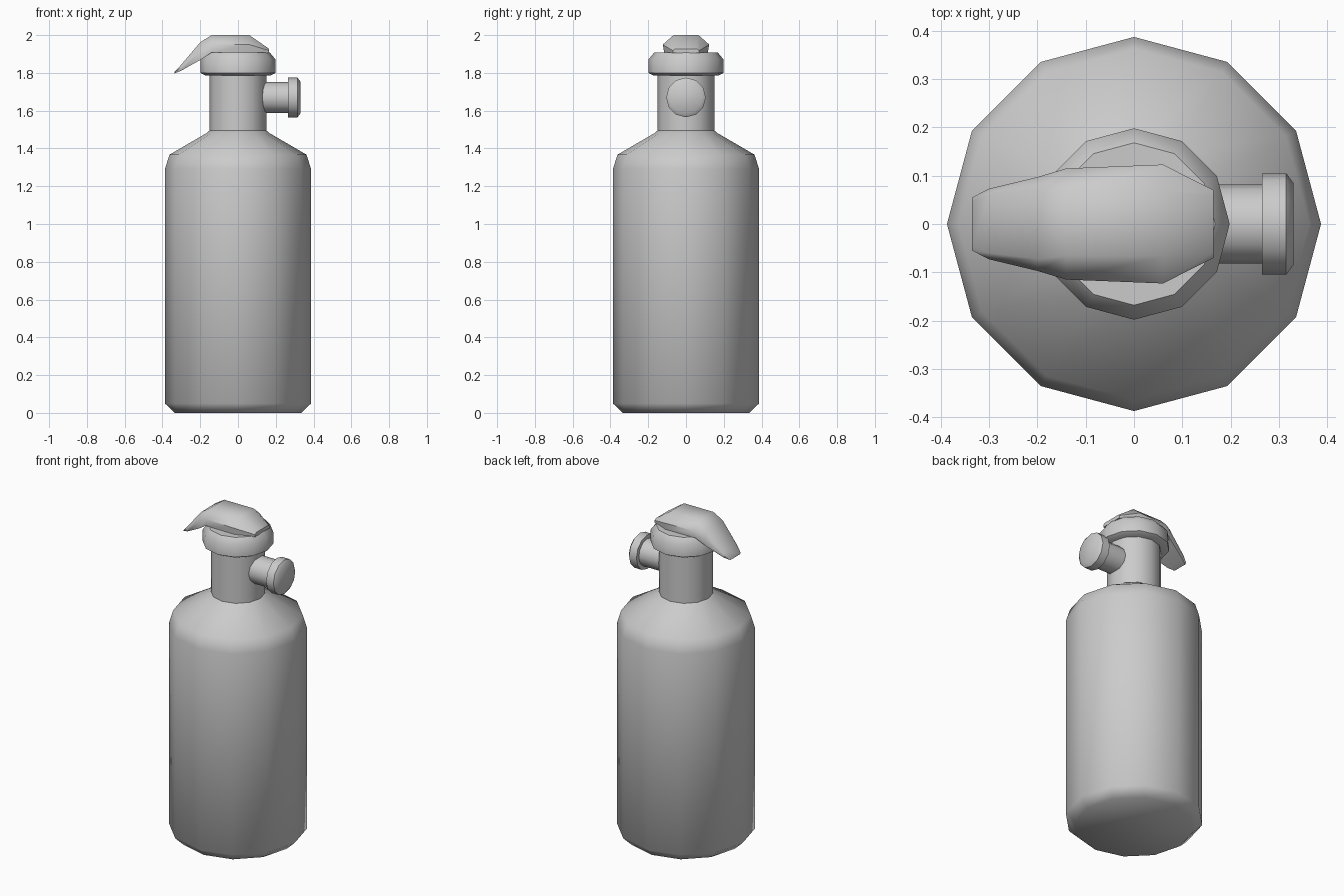
import bpy, bmesh, math
from mathutils import Matrix

if "Cube" in bpy.data.objects:
    bpy.data.objects.remove(bpy.data.objects["Cube"])


def finish(name, bm):
    bmesh.ops.recalc_face_normals(bm, faces=bm.faces)
    me = bpy.data.meshes.new(name)
    bm.to_mesh(me)
    bm.free()
    ob = bpy.data.objects.new(name, me)
    bpy.context.collection.objects.link(ob)
    bpy.ops.object.select_all(action='DESELECT')
    bpy.context.view_layer.objects.active = ob
    ob.select_set(True)
    bpy.ops.object.shade_smooth_by_angle(angle=math.radians(50))
    return ob


def loft(name, rings, matrix=Matrix()):
    """Skin equal-length rings of points and cap both ends."""
    bm = bmesh.new()
    loops = [[bm.verts.new(matrix @ Matrix.Translation(p).translation) for p in r] for r in rings]
    n = len(loops[0])
    for a, b in zip(loops, loops[1:]):
        for i in range(n):
            j = (i + 1) % n
            bm.faces.new((a[i], a[j], b[j], b[i]))
    bm.faces.new(loops[0])
    bm.faces.new(loops[-1])
    return finish(name, bm)


def lathe(name, profile, matrix=Matrix(), sides=12):
    step = 2 * math.pi / sides
    rings = [[(r * math.cos(i * step), r * math.sin(i * step), z) for i in range(sides)]
             for r, z in profile]
    return loft(name, rings, matrix)


# Bottle body, neck and collar
lathe("body", [(0.335, 0), (0.387, 0.05), (0.387, 1.29), (0.363, 1.367),
               (0.165, 1.482), (0.145, 1.50)])
lathe("neck", [(0.152, 1.47), (0.152, 1.80)])
lathe("collar", [(0.175, 1.787), (0.198, 1.80), (0.198, 1.872), (0.168, 1.908)])

# Side nozzle with its flared end, pointing along +x
side = Matrix.Translation((0, 0, 1.67)) @ Matrix.Rotation(math.pi / 2, 4, 'Y')
lathe("side_nozzle", [(0.082, 0.13), (0.082, 0.275)], side)
lathe("nozzle_knob", [(0.105, 0.265), (0.105, 0.315), (0.085, 0.33)], side)

# Drooping lever: x, top half-width, widest half-width, bottom half-width, z top, mid, bottom
stations = [
    (-0.335, 0.045, 0.055, 0.045, 1.806, 1.803, 1.798),
    (-0.30, 0.060, 0.073, 0.065, 1.844, 1.832, 1.812),
    (-0.20, 0.072, 0.097, 0.095, 1.962, 1.915, 1.868),
    (-0.14, 0.066, 0.115, 0.113, 2.0, 1.95, 1.908),
    (0.06, 0.066, 0.123, 0.115, 2.0, 1.95, 1.906),
    (0.165, 0.058, 0.07, 0.07, 1.927, 1.918, 1.904),
]
loft("lever", [[(x, t, zt), (x, w, zm), (x, b, zb), (x, -b, zb), (x, -w, zm), (x, -t, zt)]
               for x, t, w, b, zt, zm, zb in stations])
